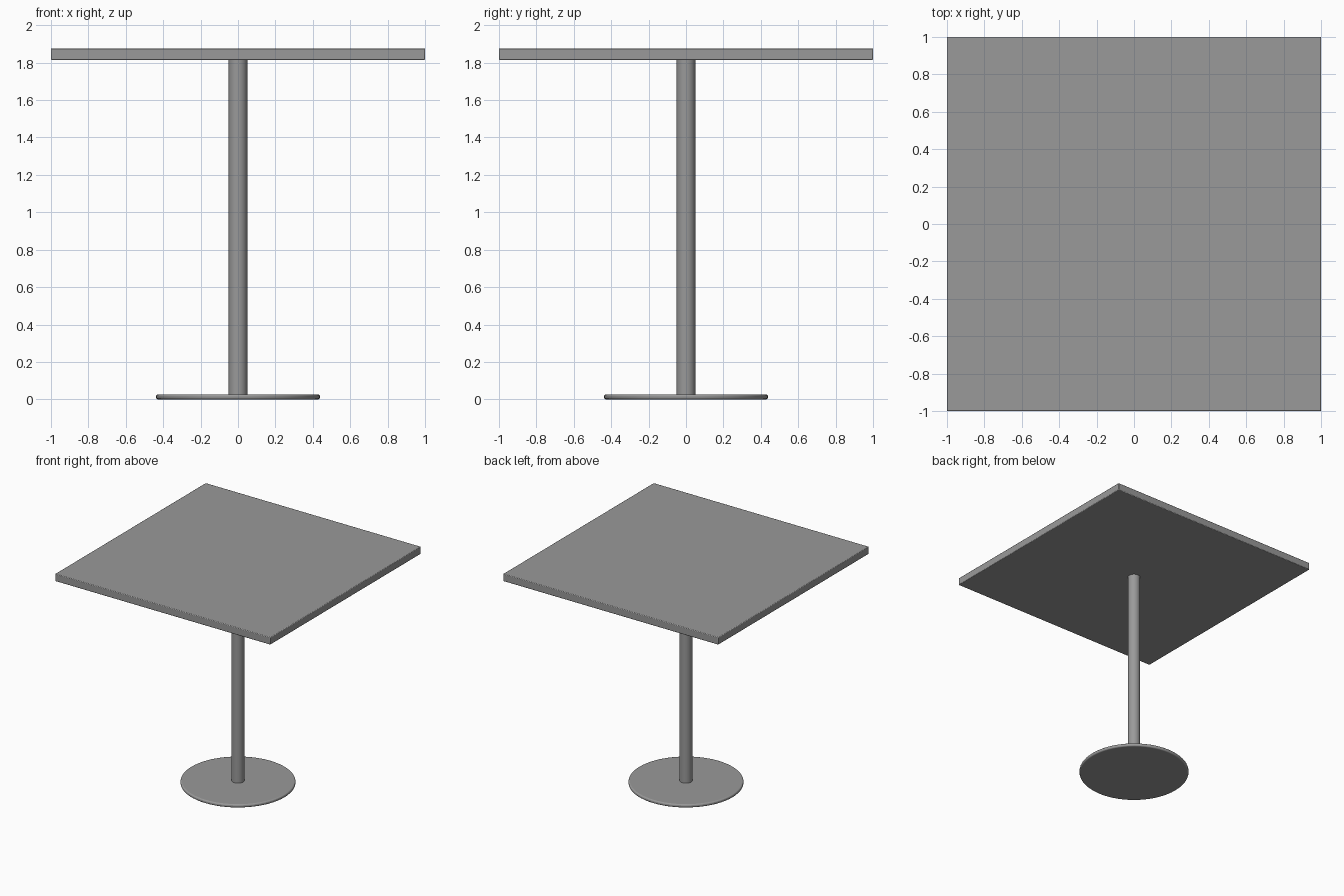
import bpy
import math

if "Cube" in bpy.data.objects:
    bpy.data.objects.remove(bpy.data.objects["Cube"])

# Dark grey finish shared by all parts
grey = bpy.data.materials.new("dark_grey")
grey.diffuse_color = (0.32, 0.32, 0.32, 1.0)
grey.use_nodes = True
grey.node_tree.nodes["Principled BSDF"].inputs["Base Color"].default_value = grey.diffuse_color


def finish(obj, name, bevel, segments):
    """Name the part, colour it, soften its sharp edges and shade it smooth."""
    obj.name = name
    obj.data.materials.append(grey)
    bpy.ops.object.transform_apply(location=False, rotation=False, scale=True)
    if bevel:
        mod = obj.modifiers.new("edge_round", 'BEVEL')
        mod.width = bevel
        mod.segments = segments
        mod.limit_method = 'ANGLE'
        mod.angle_limit = math.radians(40)
    bpy.ops.object.shade_smooth_by_angle(angle=math.radians(35))


def disc(name, radius, z0, z1, bevel=0.0, segments=3):
    bpy.ops.mesh.primitive_cylinder_add(vertices=64, radius=radius, depth=z1 - z0,
                                        location=(0, 0, (z0 + z1) / 2))
    finish(bpy.context.object, name, bevel, segments)


# Round floor plate with a softened rim
disc("base_plate", 0.438, 0.0, 0.027, bevel=0.01)

# Central column from plate to underside of the top
disc("column", 0.05, 0.025, 1.817)

# Square table top with a tiny edge rounding
TOP_LOW, TOP_HIGH = 1.815, 1.877
bpy.ops.mesh.primitive_cube_add(size=1, location=(0, 0, (TOP_LOW + TOP_HIGH) / 2))
bpy.context.object.scale = (2.0, 2.0, TOP_HIGH - TOP_LOW)
finish(bpy.context.object, "table_top", 0.005, 2)
